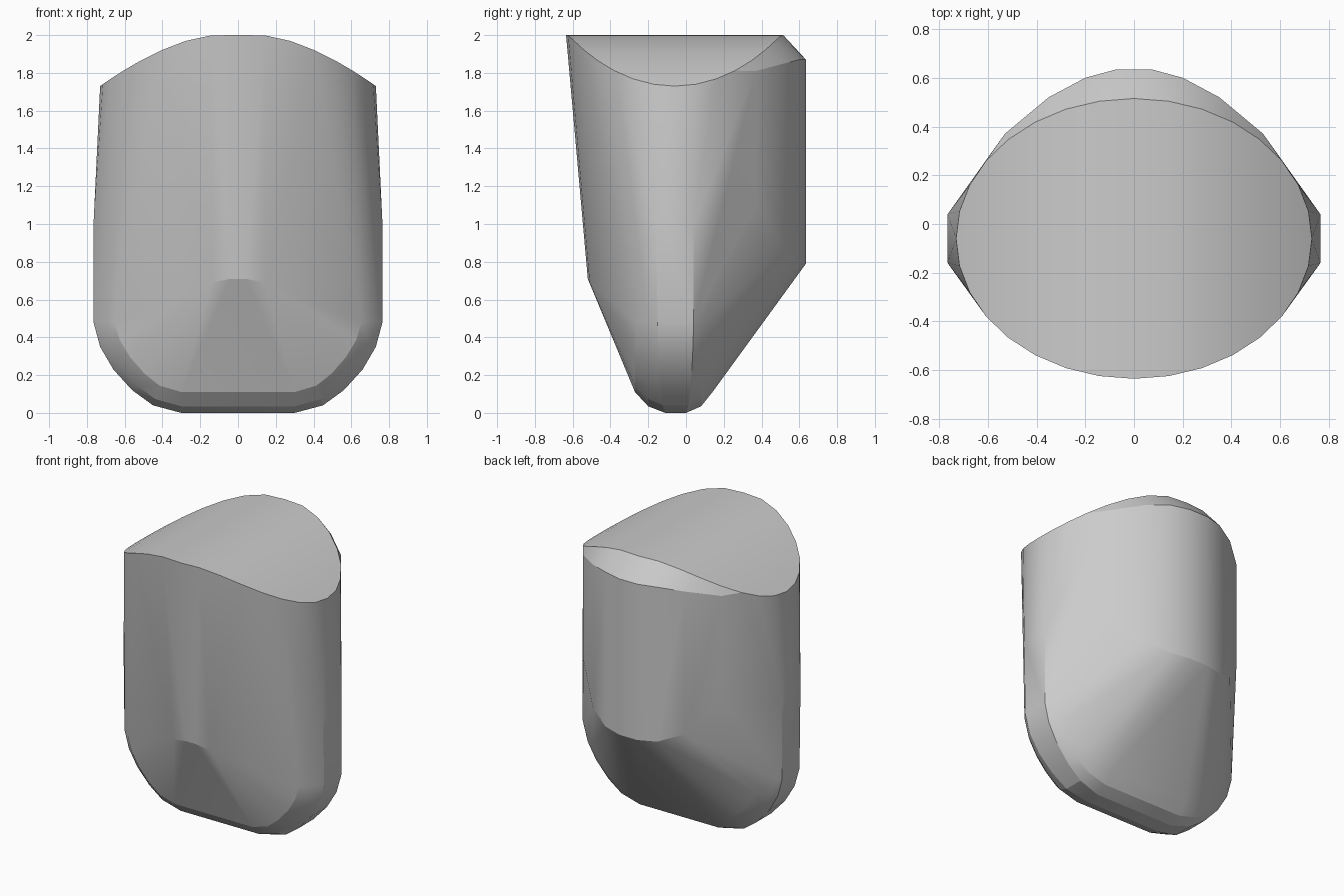
import bpy
import bmesh
from math import sin, cos, tau

cube = bpy.data.objects.get("Cube")
if cube:
    bpy.data.objects.remove(cube, do_unlink=True)

grey = bpy.data.materials.new("plain grey")
grey.use_nodes = True
colour = (0.6, 0.6, 0.6, 1)
grey.diffuse_color = colour
grey.node_tree.nodes["Principled BSDF"].inputs["Base Color"].default_value = colour

points = []


def both_sides(x, y, z):
    """Add a point and its mirror image."""
    points.extend({(x, y, z), (-x, y, z)})


def arch(x):
    """Height of the arched top."""
    return 2.0 - 0.27 * (max(abs(x) - 0.12, 0) / 0.61) ** 1.6


# Arched oval top rim
for i in range(32):
    a = tau * i / 32
    x = 0.73 * cos(a)
    points.append((x, -0.06 + 0.575 * sin(a), arch(x)))

# Rounded back bulge, with a chamfer below the rim: x, y, bottom, top
for x, y, low, high in [(0.07, 0.635, 0.79, 1.87), (0.2, 0.6, 0.8, 1.87),
                        (0.35, 0.52, 0.86, 1.85), (0.53, 0.37, 1.1, 1.81)]:
    both_sides(x, y, low)
    both_sides(x, y, high)

# Front knee
both_sides(0.04, -0.52, 0.71)
both_sides(0.14, -0.51, 0.69)

# Flat strips on the flanks
for y in (-0.16, 0.04):
    both_sides(0.765, y, 1.0)

# Rounded lower edge: outline in x and z, swept with a rounded section
outline = [(0.3, 0.0), (0.45, 0.04), (0.56, 0.12), (0.66, 0.23),
           (0.73, 0.35), (0.765, 0.48)]
section = [(0.0, -0.11, 0.0), (0.035, -0.2, 0.08), (0.11, -0.27, 0.14)]
centre_x, centre_z = 0.3, 0.5
for x, z in outline:
    dx, dz = x - centre_x, z - centre_z
    length = (dx * dx + dz * dz) ** 0.5
    for inset, front, back in section:
        k = 1 - inset / length
        spread = 0.04 * dx / 0.465 if inset == 0 else 0
        for y in (front - spread, back + spread):
            both_sides(centre_x + dx * k, y, centre_z + dz * k)

# Wrap the sections in one convex body
bm = bmesh.new()
for p in points:
    bm.verts.new(p)
bmesh.ops.remove_doubles(bm, verts=bm.verts, dist=0.001)
result = bmesh.ops.convex_hull(bm, input=bm.verts)
unused = {g for g in result["geom_interior"] + result["geom_unused"]
          if isinstance(g, bmesh.types.BMVert)}
bmesh.ops.delete(bm, geom=list(unused), context="VERTS")
bmesh.ops.recalc_face_normals(bm, faces=bm.faces)
mesh = bpy.data.meshes.new("tapered_body")
bm.to_mesh(mesh)
bm.free()
mesh.materials.append(grey)
body = bpy.data.objects.new("tapered_body", mesh)
bpy.context.collection.objects.link(body)

# Soft shading across the curves, crisp at the rim
bpy.context.view_layer.objects.active = body
body.select_set(True)
bpy.ops.object.shade_smooth_by_angle(angle=0.3)
